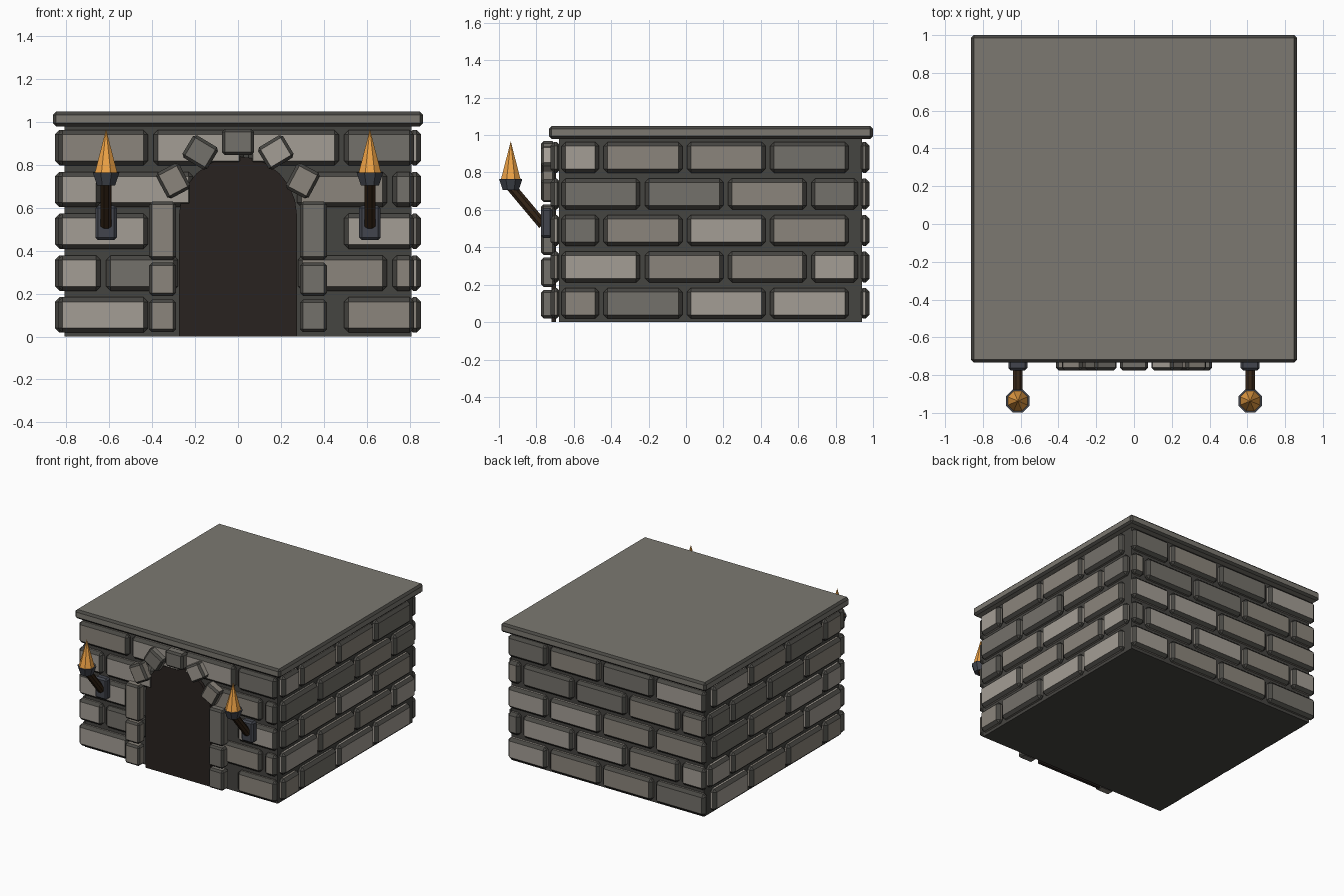
import bpy, bmesh, math, random
from mathutils import Matrix, Vector

if "Cube" in bpy.data.objects:
    bpy.data.objects.remove(bpy.data.objects["Cube"])

random.seed(4)
CY = 0.13  # centre of the building in y (torches stick out in front)


def mat(name, r, g, b):
    m = bpy.data.materials.new(name)
    m.diffuse_color = (r, g, b, 1)
    m.use_nodes = True
    m.node_tree.nodes["Principled BSDF"].inputs["Base Color"].default_value = m.diffuse_color
    return m


EDGE = mat("stone_edge", 0.065, 0.063, 0.056)
MORTAR = mat("mortar", 0.06, 0.058, 0.052)
STONES = [mat("stone_light", 0.37, 0.34, 0.30), mat("stone_mid", 0.26, 0.235, 0.20),
          mat("stone_dark", 0.175, 0.165, 0.145)]
SLAB = mat("slab", 0.20, 0.19, 0.165)
DARK = mat("doorway_dark", 0.022, 0.016, 0.014)
IRON = mat("iron", 0.055, 0.06, 0.075)
WOOD = mat("wood", 0.035, 0.018, 0.008)
FLAME = mat("flame", 0.85, 0.36, 0.06)


def finish(name, bm, mats, bevel=0, edge_slot=-1):
    bmesh.ops.recalc_face_normals(bm, faces=bm.faces)
    me = bpy.data.meshes.new(name)
    bm.to_mesh(me)
    bm.free()
    for m in mats:
        me.materials.append(m)
    ob = bpy.data.objects.new(name, me)
    bpy.context.collection.objects.link(ob)
    if bevel:
        mod = ob.modifiers.new("bevel", "BEVEL")
        mod.width, mod.segments, mod.limit_method = bevel, 1, "NONE"
        mod.material = edge_slot
    return ob


def box(bm, lo, hi, slot=0, turn=0):
    lo, hi = Vector(lo), Vector(hi)
    m = (Matrix.Translation((lo + hi) / 2) @ Matrix.Rotation(turn, 4, "Y")
         @ Matrix.Diagonal((*(hi - lo), 1)))
    vs = bmesh.ops.create_cube(bm, size=1, matrix=m)["verts"]
    for f in {f for v in vs for f in v.link_faces}:
        f.material_index = slot


def cone(name, p0, p1, r0, r1, material):
    p0, p1 = Vector(p0), Vector(p1)
    d = p1 - p0
    m = (Matrix.Translation((p0 + p1) / 2) @ d.to_track_quat("Z", "Y").to_matrix().to_4x4()
         @ Matrix.Rotation(math.pi / 8, 4, "Z"))
    bm = bmesh.new()
    bmesh.ops.create_cone(bm, cap_ends=True, segments=8, radius1=r0, radius2=r1,
                          depth=d.length, matrix=m)
    return finish(name, bm, [material])


def courses(start, end, half_on):
    """Running-bond bricks as (row, from, to)."""
    for row in range(5):
        u, w = start, 0.2 if row % 2 == half_on else 0.42
        while end - u > 0.06:
            yield row, u, min(u + w, end)
            u, w = u + w + 0.025, 0.42


def wall(name, bricks, place):
    bm = bmesh.new()
    for row, a, b in bricks:
        z = 0.018 + 0.195 * row
        lo, hi = place(a, b)
        box(bm, (*lo, z), (*hi, z + 0.165), random.randrange(3))
    finish(name, bm, STONES + [EDGE], 0.021, 3)


# Mortar core and roof slab
bm = bmesh.new()
box(bm, (-0.81, CY - 0.81, 0), (0.81, CY + 0.81, 0.985))
finish("mortar_core", bm, [MORTAR])
bm = bmesh.new()
box(bm, (-0.863, -0.733, 0.98), (0.863, 1.0, 1.048))
finish("roof_slab", bm, [SLAB, EDGE], 0.015, 1)

# Brick walls; the front one is trimmed around the doorway
front = []
for row, a, b in courses(-0.84, 0.82, 1):
    gap = 0.21 if row == 3 else 0.28
    if row < 4 and a < gap and b > -gap:
        if a < -gap:
            b = -gap
        elif b > gap:
            a = gap
        else:
            continue
        if b - a < 0.22:
            continue
    front.append((row, a, b))
wall("front_bricks", front, lambda a, b: ((a, -0.725), (b, -0.67)))
wall("back_bricks", courses(-0.84, 0.82, 1), lambda a, b: ((a, 0.925), (b, 0.982)))
wall("right_bricks", courses(-0.665, 0.92, 0), lambda a, b: ((0.795, a), (0.853, b)))
wall("left_bricks", courses(-0.665, 0.92, 0), lambda a, b: ((-0.853, a), (-0.795, b)))

# Arched doorway panel
R, CZ = 0.275, 0.565
outline = [(-R, 0), (R, 0)] + [(R * math.cos(math.pi * i / 12), CZ + R * math.sin(math.pi * i / 12))
                               for i in range(13)]
bm = bmesh.new()
face = bm.faces.new([bm.verts.new((x, -0.72, z)) for x, z in outline])
ext = bmesh.ops.extrude_face_region(bm, geom=[face])["geom"]
bmesh.ops.translate(bm, vec=(0, 0.024, 0), verts=[v for v in ext if isinstance(v, bmesh.types.BMVert)])
finish("doorway", bm, [DARK])

# Door jamb stones and arch stones
bm = bmesh.new()
for s in (-1, 1):
    for i, (z0, z1) in enumerate([(0.02, 0.172), (0.188, 0.345), (0.358, 0.63)]):
        box(bm, (s * 0.352 - 0.062, -0.775, z0), (s * 0.352 + 0.062, -0.70, z1), 1 if s < 0 else 2)
finish("jamb_stones", bm, STONES + [EDGE], 0.014, 3)
bm = bmesh.new()
for k in range(-2, 3):
    t = math.radians(31 * k)
    x, z = 0.342 * math.sin(t), CZ + 0.342 * math.cos(t)
    w = 0.075 if k == 0 else 0.068
    box(bm, (x - w, -0.775, z - 0.061), (x + w, -0.70, z + 0.061), (1, 2, 2, 0, 1)[k + 2], -t)
finish("arch_stones", bm, STONES + [EDGE], 0.014, 3)

# Wall torches
for s, side in ((-1, "left"), (1, "right")):
    x, y = s * 0.615, -0.937
    bm = bmesh.new()
    box(bm, (x - 0.05, -0.775, 0.45), (x + 0.05, -0.715, 0.61))
    finish(side + "_torch_plate", bm, [IRON], 0.012)
    cone(side + "_torch_handle", (x, -0.765, 0.52), (x, y, 0.725), 0.028, 0.028, WOOD)
    cone(side + "_torch_cup", (x, y, 0.705), (x, y, 0.765), 0.046, 0.067, IRON)
    cone(side + "_torch_flame", (x, y, 0.755), (x, y, 0.967), 0.059, 0.0, FLAME)
